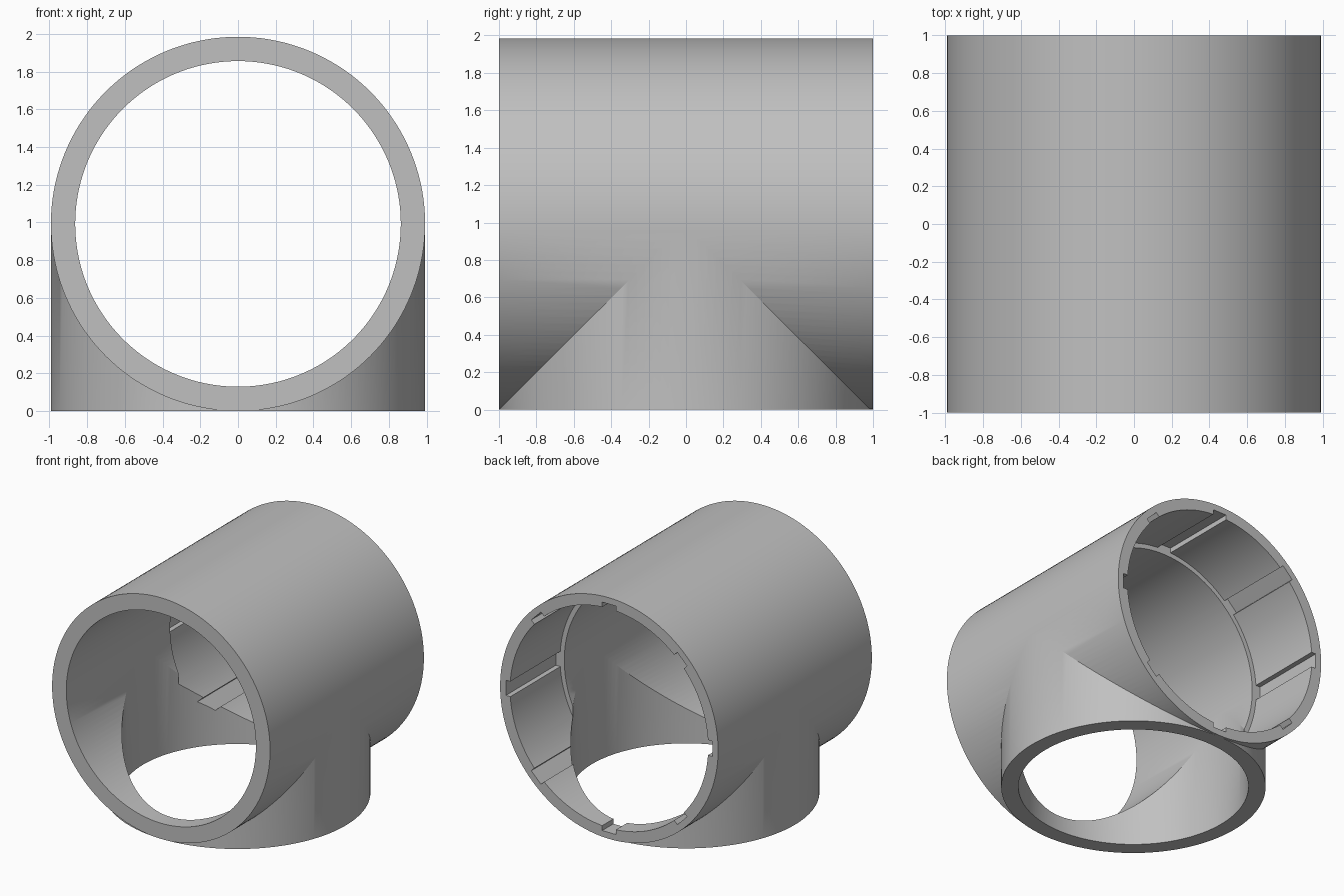
import bpy
from math import radians, cos, sin
from mathutils import Matrix

if "Cube" in bpy.data.objects:
    bpy.data.objects.remove(bpy.data.objects["Cube"])

AXIS_Z = 0.9925      # height of the main pipe axis
BRANCH_Y = -0.007    # small offset of the lower branch
STEP_Y = 0.35        # inner end of the back socket
SIDES = 144

grey = bpy.data.materials.new("plain grey")
grey.use_nodes = True
COLOUR = (0.53, 0.53, 0.53, 1)
grey.diffuse_color = COLOUR
grey.node_tree.nodes["Principled BSDF"].inputs["Base Color"].default_value = COLOUR


def pipe_along_y(name, radius, y0, y1):
    bpy.ops.mesh.primitive_cylinder_add(
        vertices=SIDES, radius=radius, depth=y1 - y0,
        location=(0, (y0 + y1) / 2, AXIS_Z), rotation=(radians(90), 0, 0))
    bpy.context.object.name = name
    return bpy.context.object


def pipe_along_z(name, radius, z0, z1):
    bpy.ops.mesh.primitive_cylinder_add(
        vertices=SIDES, radius=radius, depth=z1 - z0,
        location=(0, BRANCH_Y, (z0 + z1) / 2))
    bpy.context.object.name = name
    return bpy.context.object


def combine(target, tool, operation):
    mod = target.modifiers.new(tool.name, "BOOLEAN")
    mod.operation = operation
    mod.solver = "EXACT"
    mod.object = tool
    bpy.context.view_layer.objects.active = target
    bpy.ops.object.modifier_apply(modifier=mod.name)
    bpy.data.objects.remove(tool)


# Outer shell: main pipe with a branch pointing down
tee = pipe_along_y("tee_pipe", AXIS_Z, -1, 1)
combine(tee, pipe_along_z("branch", 0.9915, 0, AXIS_Z), "UNION")

# Bores through the main pipe and the branch
combine(tee, pipe_along_y("main_bore", 0.8635, -1.2, 1.2), "DIFFERENCE")
combine(tee, pipe_along_z("branch_bore", 0.8625, -0.2, AXIS_Z), "DIFFERENCE")

# Wider socket in the back end
combine(tee, pipe_along_y("back_socket", 0.902, STEP_Y, 1.2), "DIFFERENCE")

# Eight key grooves around the socket
for i in range(8):
    a = radians(45 * i)
    bpy.ops.mesh.primitive_cube_add(size=1)
    groove = bpy.context.object
    groove.name = "groove_cutter"
    groove.data.transform(
        Matrix.Translation((0.84 * cos(a), (STEP_Y + 1.2) / 2, AXIS_Z + 0.84 * sin(a)))
        @ Matrix.Rotation(-a, 4, "Y")
        @ Matrix.Diagonal((0.2, 1.2 - STEP_Y, 0.125, 1)))
    combine(tee, groove, "DIFFERENCE")

# Finish: one colour, smooth walls with crisp edges
tee.data.materials.clear()
tee.data.materials.append(grey)
bpy.ops.object.select_all(action="DESELECT")
tee.select_set(True)
bpy.context.view_layer.objects.active = tee
bpy.ops.object.transform_apply(location=True, rotation=True, scale=True)
bpy.ops.object.shade_smooth_by_angle(angle=radians(25))
